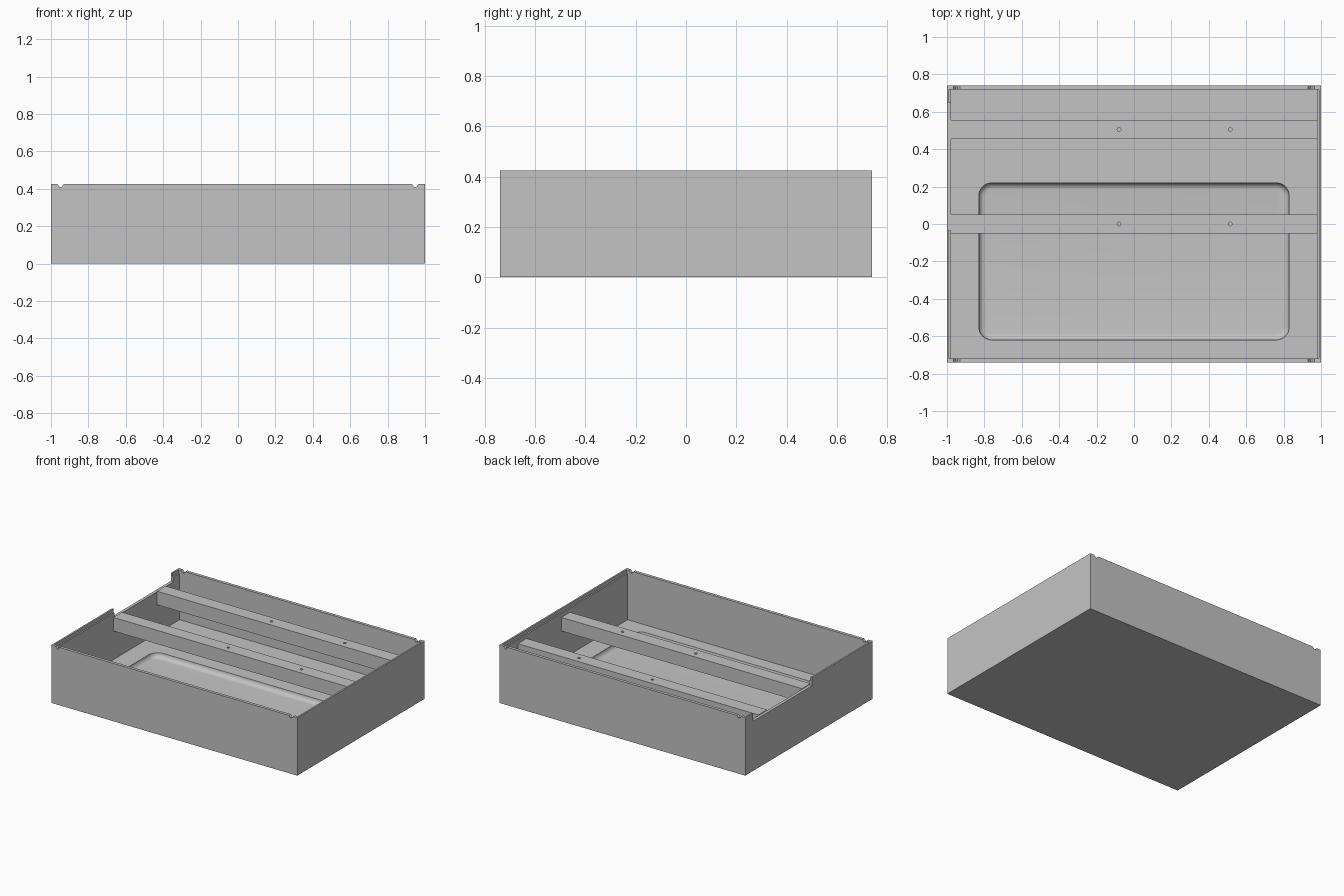
import bpy, bmesh, math

if "Cube" in bpy.data.objects:
    bpy.data.objects.remove(bpy.data.objects["Cube"])

grey = bpy.data.materials.new("plain grey")
grey.diffuse_color = (0.55, 0.55, 0.55, 1)
grey.use_nodes = True
grey.node_tree.nodes["Principled BSDF"].inputs["Base Color"].default_value = grey.diffuse_color


def finish(name, bm):
    bmesh.ops.recalc_face_normals(bm, faces=bm.faces)
    me = bpy.data.meshes.new(name)
    bm.to_mesh(me)
    bm.free()
    me.materials.append(grey)
    ob = bpy.data.objects.new(name, me)
    bpy.context.collection.objects.link(ob)
    return ob


def loft(name, rings):
    """Closed solid through a stack of equal-length point rings."""
    bm = bmesh.new()
    loops = [[bm.verts.new(p) for p in ring] for ring in rings]
    n = len(loops[0])
    for a, b in zip(loops, loops[1:]):
        for i in range(n):
            j = (i + 1) % n
            bm.faces.new((a[i], a[j], b[j], b[i]))
    bm.faces.new(loops[0])
    bm.faces.new(loops[-1])
    return finish(name, bm)


def box(name, x0, x1, y0, y1, z0, z1):
    return loft(name, [[(x0, y0, z), (x1, y0, z), (x1, y1, z), (x0, y1, z)] for z in (z0, z1)])


def rounded_ring(hx, y0, y1, r, z, seg=8):
    pts = []
    corners = ((hx, y1), (-hx, y1), (-hx, y0), (hx, y0))
    for k, (cx, cy) in enumerate(corners):
        cx -= math.copysign(r, cx)
        cy += -r if cy == y1 else r
        for i in range(seg + 1):
            a = math.pi / 2 * (k + i / seg)
            pts.append((cx + r * math.cos(a), cy + r * math.sin(a), z))
    return pts


def cut(ob, cutter):
    """Subtract the cutter and remove it."""
    mod = ob.modifiers.new("cut", "BOOLEAN")
    mod.operation, mod.solver, mod.object = "DIFFERENCE", "EXACT", cutter
    bpy.context.view_layer.objects.active = ob
    bpy.ops.object.modifier_apply(modifier=mod.name)
    bpy.data.objects.remove(cutter)


def smooth(ob):
    bpy.ops.object.select_all(action="DESELECT")
    ob.select_set(True)
    bpy.context.view_layer.objects.active = ob
    bpy.ops.object.shade_smooth_by_angle(angle=math.radians(30))


W, D, H = 1.0, 0.74, 0.425      # half width, half depth, height
T, FLOOR = 0.022, 0.06          # wall thickness, floor level
BEAM_TOP = 0.37

# Open tray
tray = box("tray", -W, W, -D, D, 0, H)
cut(tray, box("cavity", -W + T, W - T, -D + T, D - T, FLOOR, 0.6))

# Stepped ledge along the top of the side walls
for s in (-1, 1):
    xs = sorted((s * (W - 0.012), s * (W - 0.05)))
    cut(tray, box("ledge", *xs, -D + T, D - T, 0.4, 0.6))

# Opening in the left wall
cut(tray, box("opening", -1.1, -0.95, -0.035, 0.65, BEAM_TOP - 0.005, 0.6))

# Small V notches in the front and back walls
for x in (-0.948, 0.948):
    for y in (-D, D):
        profile = ((x - 0.024, 0.433), (x + 0.024, 0.433), (x + 0.005, 0.409), (x - 0.005, 0.409))
        cut(tray, loft("notch", [[(px, y + dy, pz) for px, pz in profile] for dy in (-0.05, 0.05)]))

# Rounded recess in the floor with a filleted bottom
R = 0.035
rings = [rounded_ring(0.83, -0.62, 0.22, 0.07, FLOOR + 0.05)]
for i in range(7):
    a = math.pi / 2 * i / 6
    o = R * (1 - math.cos(a))
    rings.append(rounded_ring(0.83 - o, -0.62 + o, 0.22 - o, 0.07 - o, FLOOR - R * math.sin(a)))
cut(tray, loft("recess", rings))
smooth(tray)

# Cross beams with screw holes
for name, y in (("middle_beam", 0.0), ("rear_beam", 0.505)):
    beam = box(name, -W + T, W - T, y - 0.05, y + 0.05, BEAM_TOP - 0.1, BEAM_TOP)
    for x in (-0.08, 0.515):
        circle = [(x + 0.01 * math.cos(k * math.pi / 8), y + 0.01 * math.sin(k * math.pi / 8)) for k in range(16)]
        cut(beam, loft("hole", [[(px, py, z) for px, py in circle] for z in (BEAM_TOP - 0.03, 0.5)]))
    smooth(beam)
